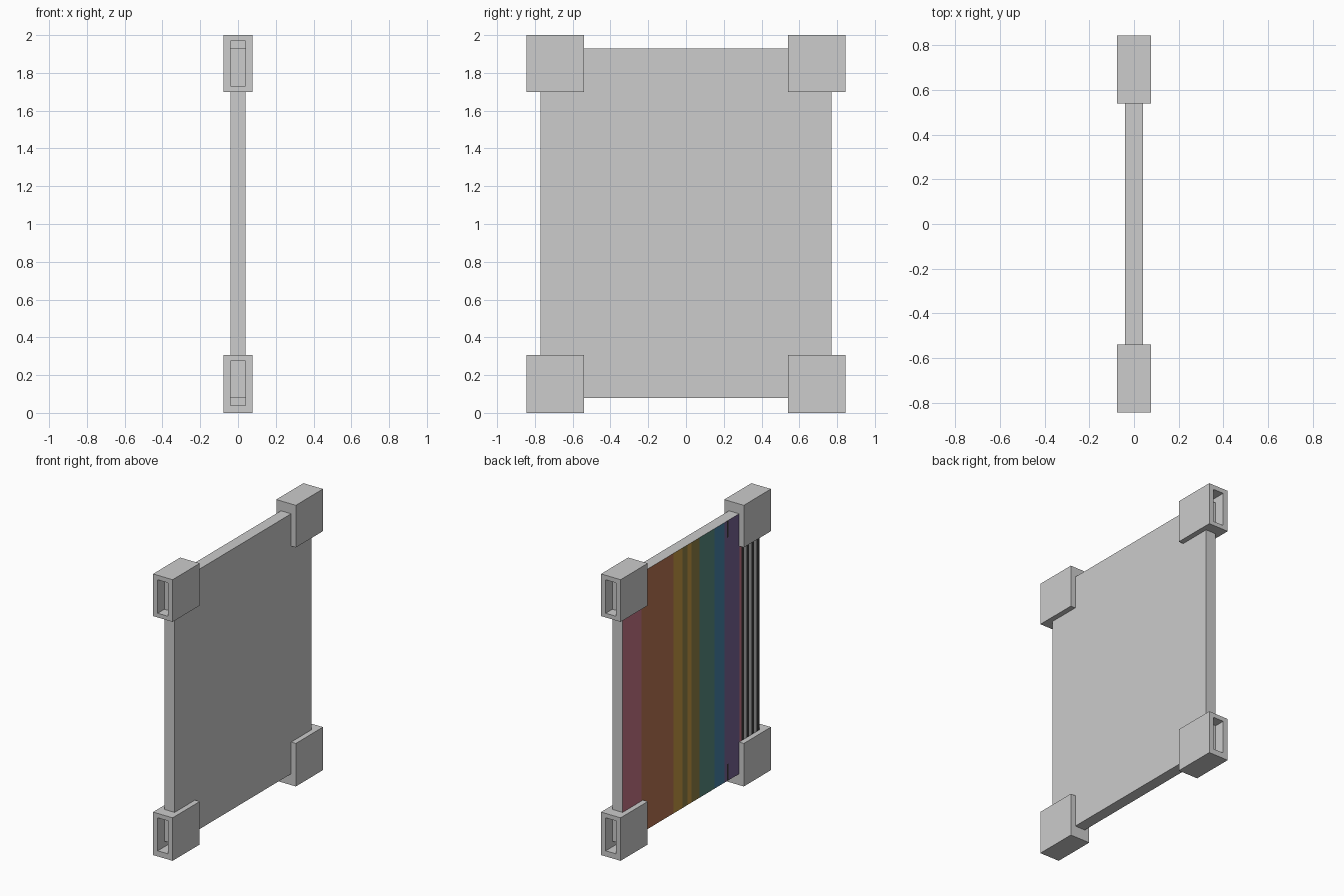
import bpy, bmesh
from mathutils import Vector

if "Cube" in bpy.data.objects:
    bpy.data.objects.remove(bpy.data.objects["Cube"])


def material(name, hex_rgb):
    def lin(c):
        c /= 255
        return c / 12.92 if c <= 0.04045 else ((c + 0.055) / 1.055) ** 2.4
    m = bpy.data.materials.new(name)
    m.diffuse_color = [lin((hex_rgb >> s) & 255) for s in (16, 8, 0)] + [1]
    m.use_nodes = True
    m.node_tree.nodes["Principled BSDF"].inputs["Base Color"].default_value = m.diffuse_color
    return m


names = ["light grey", "rose", "orange brown", "mustard", "olive", "teal", "blue", "purple", "black"]
codes = [0xCCCCCC, 0xC67585, 0xB97551, 0xC69843, 0x8D7E46, 0x57897E, 0x4680A6, 0x766294, 0x363636]
mats = [material(n, c) for n, c in zip(names, codes)]


def add_box(bm, lo, hi):
    lo, hi = Vector(lo), Vector(hi)
    verts = bmesh.ops.create_cube(bm, size=1)["verts"]
    for v in verts:
        v.co = (lo + hi) / 2 + Vector([a * b for a, b in zip(v.co, hi - lo)])


def finish(bm, name, materials):
    bmesh.ops.recalc_face_normals(bm, faces=bm.faces)
    me = bpy.data.meshes.new(name)
    bm.to_mesh(me)
    bm.free()
    for m in materials:
        me.materials.append(m)
    ob = bpy.data.objects.new(name, me)
    bpy.context.collection.objects.link(ob)
    return ob


# Panel with painted stripes on its left (-x) face: (lower y edge, colour index)
stripes = [(0.556, 1), (0.197, 2), (0.096, 3), (0.04, 4), (-0.005, 3), (-0.095, 4),
           (-0.264, 5), (-0.376, 6), (-0.405, 7), (-0.422, 7), (-0.545, 7), (-0.565, 1),
           (-0.595, 8), (-0.622, 0), (-0.652, 8), (-0.678, 0), (-0.708, 8), (-0.735, 0), (-0.77, 8)]
bm = bmesh.new()
add_box(bm, (-0.04, -0.77, 0.08), (0.04, 0.77, 1.93))
cuts = [((0, y, 0), (0, 1, 0)) for y, _ in stripes[:-1]] + [((0, 0, z), (0, 0, 1)) for z in (0.2, 1.81)]
for co, no in cuts:
    bmesh.ops.bisect_plane(bm, geom=bm.verts[:] + bm.edges[:] + bm.faces[:],
                           plane_co=co, plane_no=no)
bm.normal_update()
for f in bm.faces:
    if f.normal.x < -0.5:
        c = f.calc_center_median()
        f.material_index = next(i for y, i in stripes if c.y > y)
        # short black marks at the top and bottom
        if -0.422 < c.y < -0.405 and not 0.2 < c.z < 1.81:
            f.material_index = 8
finish(bm, "striped_panel", mats)

# Corner sleeves, each with a pocket open at its outer end
for level, z0, z1, h0, h1 in (("bottom", 0, 0.306, 0.04, 0.275), ("top", 1.7, 2.0, 1.73, 1.968)):
    for side, s in (("front", -1), ("back", 1)):
        bm = bmesh.new()
        add_box(bm, (-0.077, 0.54, z0), (0.077, 0.845, z1))
        outer = max(bm.faces, key=lambda f: f.calc_center_median().y)
        # shrink an inset copy of the end face to the opening, then push it in
        bmesh.ops.inset_region(bm, faces=[outer], thickness=0.03)
        for v in outer.verts:
            v.co.x = 0.04 if v.co.x > 0 else -0.04
            v.co.z = h1 if v.co.z > (z0 + z1) / 2 else h0
        pocket = bmesh.ops.extrude_discrete_faces(bm, faces=[outer])["faces"][0]
        for v in pocket.verts:
            v.co.y = 0.57
        for v in bm.verts:
            v.co.y *= s
        finish(bm, f"{level}_{side}_corner_sleeve", mats[:1])
